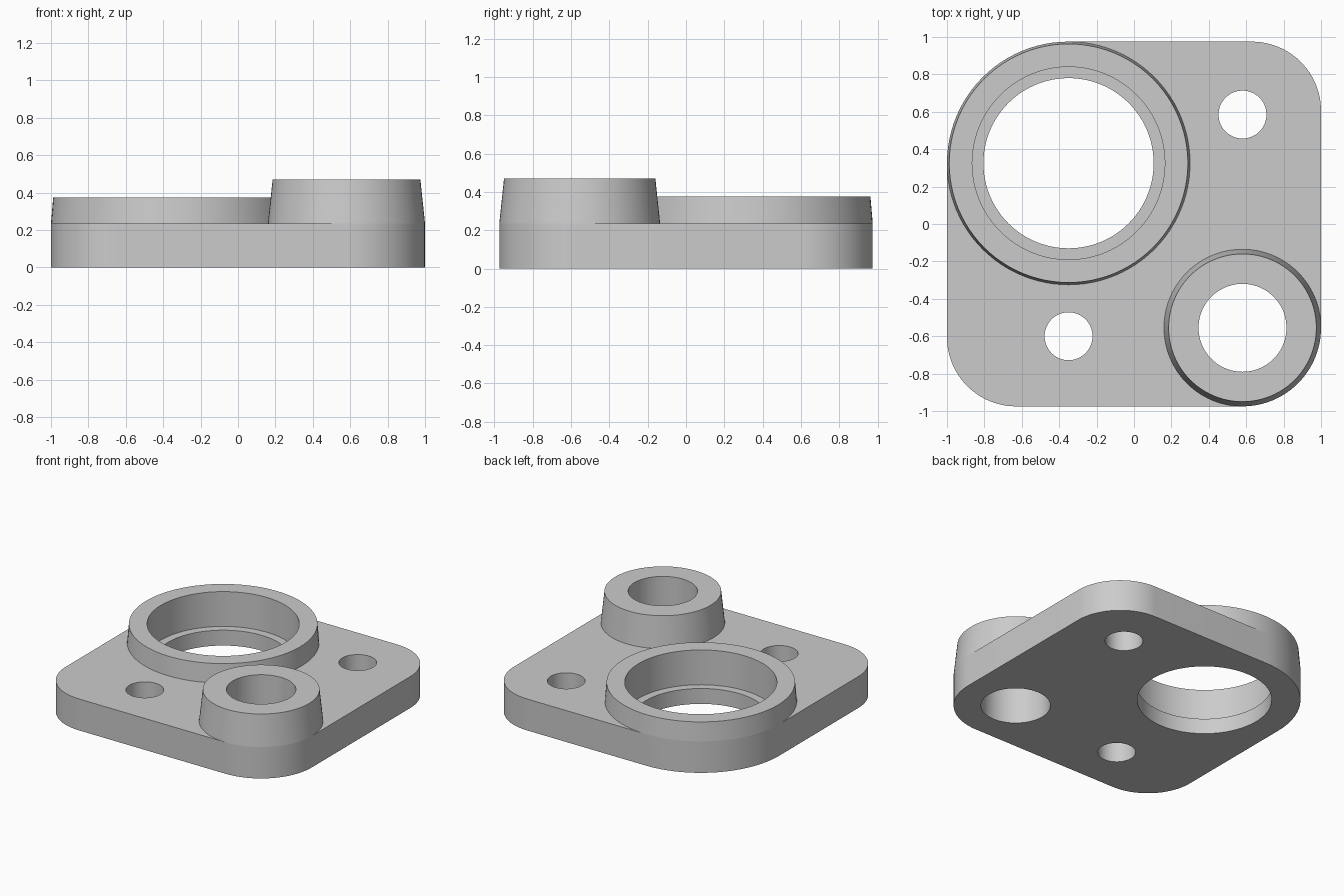
import bpy, bmesh
from math import cos, sin, pi

if "Cube" in bpy.data.objects:
    bpy.data.objects.remove(bpy.data.objects["Cube"])

SEGMENTS = 96
PLATE_TOP = 0.235
BIG = (-0.35, 0.325)
SMALL = (0.58, -0.555)

grey = bpy.data.materials.new("plain grey")
grey.use_nodes = True
colour = (0.6, 0.6, 0.6, 1)
grey.diffuse_color = colour
grey.node_tree.nodes["Principled BSDF"].inputs["Base Color"].default_value = colour


def make_object(name, bm, location=(0, 0)):
    bmesh.ops.recalc_face_normals(bm, faces=bm.faces)
    mesh = bpy.data.meshes.new(name)
    bm.to_mesh(mesh)
    bm.free()
    mesh.materials.append(grey)
    obj = bpy.data.objects.new(name, mesh)
    obj.location = (*location, 0)
    bpy.context.collection.objects.link(obj)
    return obj


def lathe(name, profile, centre):
    """Turn a closed (radius, height) profile around a vertical axis."""
    bm = bmesh.new()
    verts = [bm.verts.new((r, 0, z)) for r, z in profile]
    edges = [bm.edges.new((a, b)) for a, b in zip(verts, verts[1:] + verts[:1])
             if a.co.x or b.co.x]
    bmesh.ops.spin(bm, geom=verts + edges, axis=(0, 0, 1), cent=(0, 0, 0),
                   angle=2 * pi, steps=SEGMENTS)
    bmesh.ops.remove_doubles(bm, verts=bm.verts, dist=0.0001)
    return make_object(name, bm, centre)


def drill(body, name, steps, centre):
    """Cut a stepped round hole; steps are (radius, from height, to height)."""
    profile = [(0, steps[0][1])]
    for r, low, high in steps:
        profile += [(r, low), (r, high)]
    profile.append((0, steps[-1][2]))
    cutter = lathe(name, profile, centre)
    cutter.hide_render = True
    mod = body.modifiers.new(name, "BOOLEAN")
    mod.operation = "DIFFERENCE"
    mod.solver = "EXACT"
    mod.object = cutter
    bpy.context.view_layer.objects.active = body
    bpy.ops.object.modifier_apply(modifier=name)
    bpy.data.objects.remove(cutter)


# Base plate: four corner arcs, two of them following the bosses
corners = [(0.63, 0.605, 0.37), (*BIG, 0.65), (-0.63, -0.605, 0.37), (*SMALL, 0.42)]
bm = bmesh.new()
outline = []
steps = SEGMENTS // 4
for i, (x, y, r) in enumerate(corners):
    for s in range(steps + 1):
        a = (i + s / steps) * pi / 2
        outline.append(bm.verts.new((x + r * cos(a), y + r * sin(a), 0)))
base = bm.faces.new(outline)
top = bmesh.ops.extrude_face_region(bm, geom=[base], use_keep_orig=True)
bmesh.ops.translate(bm, vec=(0, 0, PLATE_TOP),
                    verts=[g for g in top["geom"] if isinstance(g, bmesh.types.BMVert)])
plate = make_object("base_plate", bm)

# Stepped seat, pivot bore and two bolt holes
drill(plate, "seat_cutter", [(0.455, -0.1, 0.115), (0.515, 0.115, 0.5)], BIG)
drill(plate, "pivot_cutter", [(0.235, -0.1, 0.5)], SMALL)
for centre in [(0.58, 0.585), (-0.35, -0.6)]:
    drill(plate, "bolt_cutter", [(0.128, -0.1, 0.5)], centre)

# Tapered bosses on the plate
large_ring = lathe("large_ring", [(0.65, PLATE_TOP), (0.638, 0.375),
                                  (0.515, 0.375), (0.515, PLATE_TOP)], BIG)
small_boss = lathe("small_boss", [(0.42, PLATE_TOP), (0.395, 0.47),
                                  (0.235, 0.47), (0.235, PLATE_TOP)], SMALL)

# Smooth the round walls, keep the rims crisp
bpy.ops.object.select_all(action="DESELECT")
for obj in (plate, large_ring, small_boss):
    obj.select_set(True)
bpy.context.view_layer.objects.active = plate
bpy.ops.object.shade_smooth_by_angle(angle=pi / 6)
